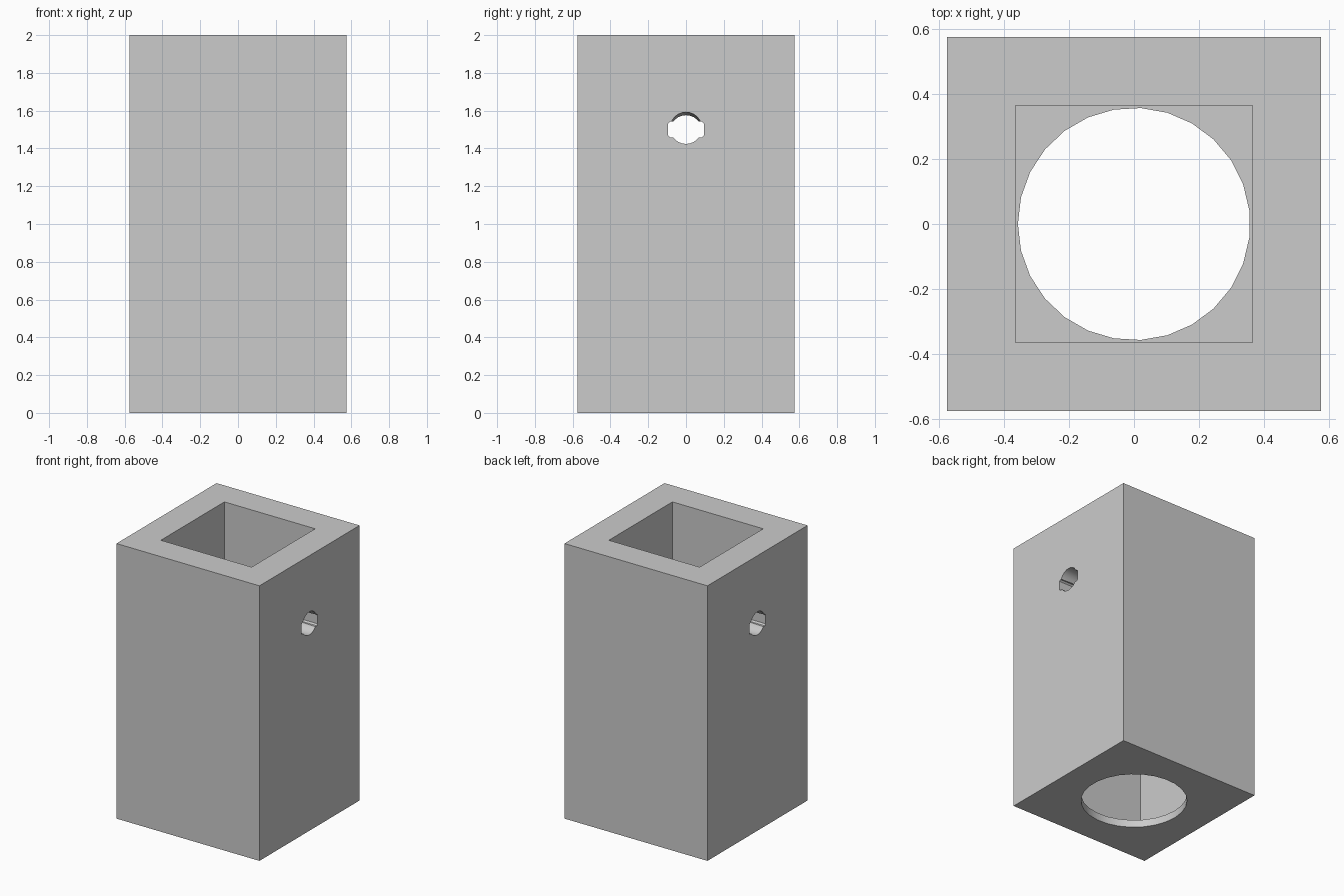
import bpy, bmesh, math
from mathutils import Vector

old = bpy.data.objects.get("Cube")
if old:
    bpy.data.objects.remove(old, do_unlink=True)

WIDTH, HEIGHT = 1.15, 2.0
CAVITY = 0.73
FLOOR = 0.055
BORE_Z = 1.5

grey = bpy.data.materials.new("plain grey")
grey.use_nodes = True
grey.diffuse_color = (0.6, 0.6, 0.6, 1)
grey.node_tree.nodes["Principled BSDF"].inputs["Base Color"].default_value = (0.6, 0.6, 0.6, 1)


def prism(name, profile, start, end):
    """Solid made by sweeping a closed loop of offsets from start to end."""
    bm = bmesh.new()
    rings = [[bm.verts.new(Vector(p) + Vector(c)) for p in profile] for c in (start, end)]
    bm.faces.new(rings[0])
    bm.faces.new(rings[1])
    n = len(profile)
    for i in range(n):
        j = (i + 1) % n
        bm.faces.new((rings[0][i], rings[0][j], rings[1][j], rings[1][i]))
    bmesh.ops.recalc_face_normals(bm, faces=bm.faces)
    mesh = bpy.data.meshes.new(name)
    bm.to_mesh(mesh)
    bm.free()
    mesh.materials.append(grey)
    obj = bpy.data.objects.new(name, mesh)
    bpy.context.collection.objects.link(obj)
    return obj


def square(size):
    h = size / 2
    return [(-h, -h, 0), (h, -h, 0), (h, h, 0), (-h, h, 0)]


def circle(radius, sides, phase=0.0):
    angles = [phase + math.tau * i / sides for i in range(sides)]
    return [(radius * math.cos(a), radius * math.sin(a)) for a in angles]


def cut(target, cutter):
    cutter.hide_render = True
    mod = target.modifiers.new("cut", "BOOLEAN")
    mod.operation = "DIFFERENCE"
    mod.solver = "EXACT"
    mod.object = cutter
    bpy.context.view_layer.objects.active = target
    bpy.ops.object.modifier_apply(modifier=mod.name)
    bpy.data.objects.remove(cutter, do_unlink=True)


# Square post body
body = prism("square_tube", square(WIDTH), (0, 0, 0), (0, 0, HEIGHT))

# Square cavity open at the top, and the round hole in its thin floor
cut(body, prism("cavity_cutter", square(CAVITY), (0, 0, FLOOR), (0, 0, HEIGHT + 0.1)))
ring = [(x, y, 0) for x, y in circle(0.357, 27, math.pi)]
cut(body, prism("floor_hole_cutter", ring, (0, 0, -0.1), (0, 0, FLOOR + 0.1)))

# Keyed cross bore: a slot with clipped corners through both side walls
w, h, c = 0.094, 0.042, 0.01
slot = [(0, sy * y, sz * z) for sy, sz, pts in (
    (1, 1, ((w, h - c), (w - c, h))), (-1, 1, ((w - c, h), (w, h - c))),
    (-1, -1, ((w, h - c), (w - c, h))), (1, -1, ((w - c, h), (w, h - c)))) for y, z in pts]
cut(body, prism("slot_cutter", slot, (-0.7, 0, BORE_Z), (0.7, 0, BORE_Z)))

# Round part of the bore, rising slightly outwards in each side wall
bore = [(0, y, z) for y, z in circle(0.084, 24)]
slope = 0.076
for side in (-1, 1):
    inner, outer, middle = 0.3, 0.65, 0.47
    cut(body, prism("bore_cutter", bore,
                    (side * inner, 0, BORE_Z + slope * (inner - middle)),
                    (side * outer, 0, BORE_Z + slope * (outer - middle))))

# Soft shading round the holes, crisp edges elsewhere
bpy.ops.object.select_all(action="DESELECT")
body.select_set(True)
bpy.context.view_layer.objects.active = body
bpy.ops.object.shade_smooth_by_angle(angle=math.radians(30))
